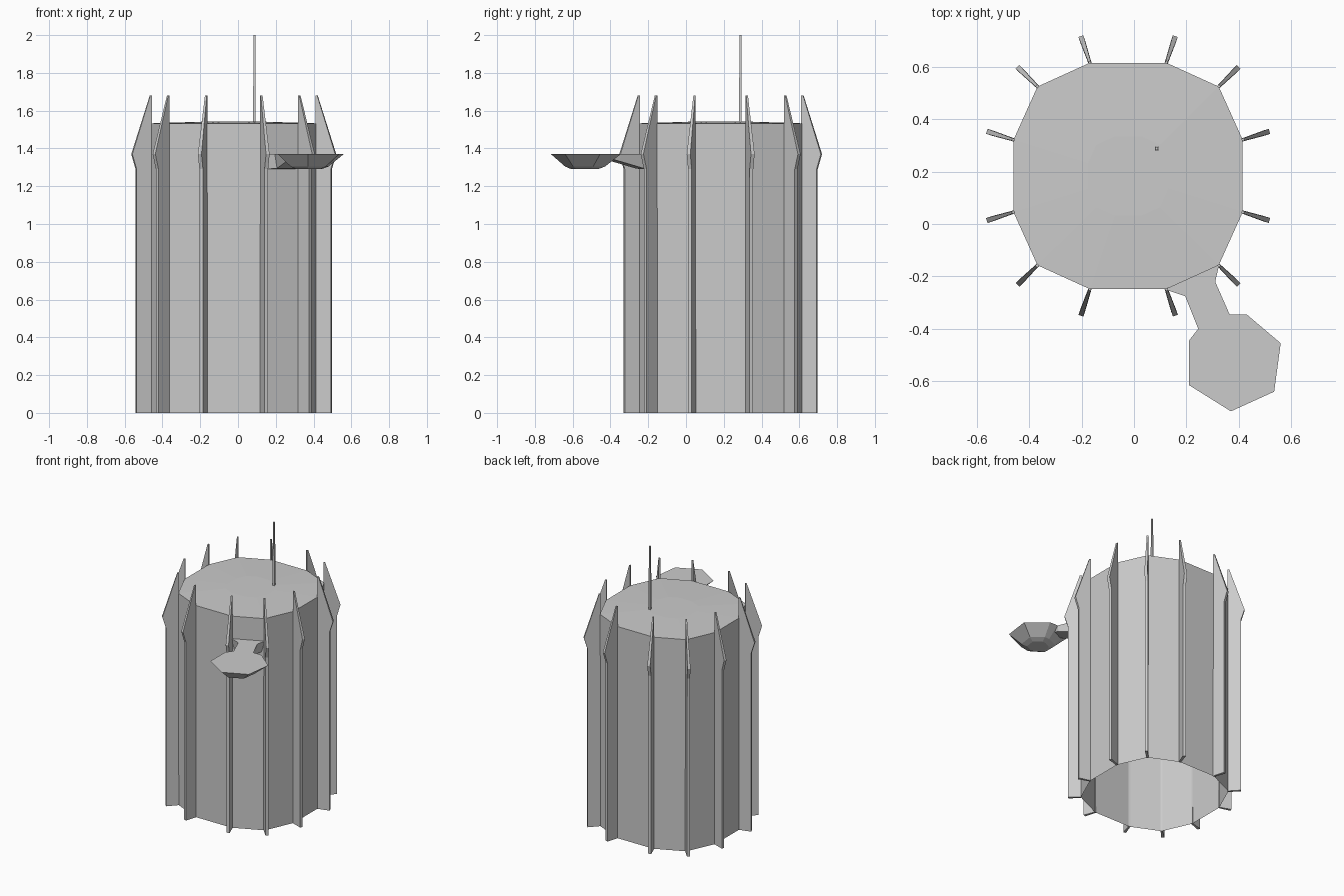
import bpy, bmesh
from mathutils import Vector

if "Cube" in bpy.data.objects:
    bpy.data.objects.remove(bpy.data.objects["Cube"])

CX, CY = -0.0225, 0.1835   # tower axis


def make(name, verts, faces):
    me = bpy.data.meshes.new(name)
    me.from_pydata([tuple(v) for v in verts], [], faces)
    bm = bmesh.new()
    bm.from_mesh(me)
    bmesh.ops.recalc_face_normals(bm, faces=bm.faces)
    bm.to_mesh(me)
    bm.free()
    ob = bpy.data.objects.new(name, me)
    bpy.context.collection.objects.link(ob)
    return ob


def loft(name, rings, cap_start=True, cap_end=True):
    n = len(rings[0])
    verts = [v for r in rings for v in r]
    faces = []
    for k in range(len(rings) - 1):
        for i in range(n):
            j = (i + 1) % n
            faces.append((k*n + i, k*n + j, (k+1)*n + j, (k+1)*n + i))
    if cap_start:
        faces.append(tuple(range(n))[::-1])
    if cap_end:
        faces.append(tuple(range((len(rings)-1)*n, len(rings)*n)))
    return make(name, verts, faces)


# Twelve-sided plan, mirrored from one quadrant
quad = [(0.4375, 0.138), (0.346, 0.341), (0.146, 0.432)]
plan = quad + [(-x, y) for x, y in reversed(quad)]
plan += [(-x, -y) for x, y in plan]


def ring(scale, z):
    return [(CX + x*scale, CY + y*scale, z) for x, y in plan]


# Tower shell, open underneath, with a barely raised roof
loft("tower_shell", [ring(1, 0), ring(1, 1.533), ring(0.35, 1.542)], cap_start=False)

# Vertical fins on each corner
profile = [(-0.004, 0), (0.083, 0), (0.083, 1.29), (0.107, 1.37), (0.006, 1.68), (-0.004, 1.68)]
half = [0.006, 0.010, 0.010, 0.010, 0.005, 0.005]
for i, (x, y) in enumerate(plan):
    d = Vector((x, y, 0)).normalized()
    s = Vector((-d.y, d.x, 0))
    base = Vector((CX + x, CY + y, 0))
    sides = [[base + d*r + s*(w*sg) + Vector((0, 0, z))
              for (r, z), w in zip(profile, half)] for sg in (-1, 1)]
    loft("fin_%02d" % (i + 1), sides)

# Landing platform: tapered dish
Z = 1.37
rim = [(0.245, -0.40), (0.21, -0.445), (0.21, -0.615), (0.37, -0.715),
       (0.535, -0.64), (0.56, -0.455), (0.43, -0.345), (0.365, -0.345)]
c = Vector((0.37, -0.54))


def dish_ring(scale, z):
    return [(c.x + (x - c.x)*scale, c.y + (y - c.y)*scale, z) for x, y in rim]


loft("landing_platform", [dish_ring(0.38, 1.29), dish_ring(0.57, 1.304), dish_ring(1, Z)])

# Flared arm joining the platform to the tower
arm_rings = []
for left, right, low in [((0.12, -0.25), (0.325, -0.155), 1.29),
                         ((0.195, -0.275), (0.31, -0.22), 1.295),
                         ((0.245, -0.40), (0.365, -0.345), 1.332),
                         ((0.275, -0.435), (0.366, -0.395), 1.345)]:
    l, r = Vector(left), Vector(right)
    bl, br = l.lerp(r, 0.1), r.lerp(l, 0.1)
    top = Z if low < 1.34 else Z - 0.002
    arm_rings.append([(*l, top), (*r, top), (*br, low), (*bl, low)])
loft("platform_arm", arm_rings)

# Roof antenna, thinner in its upper part
def square(h, z):
    return [(0.087 + a*h, 0.288 + b*h, z) for a, b in ((-1, -1), (1, -1), (1, 1), (-1, 1))]


loft("antenna", [square(0.007, 1.535), square(0.006, 1.8), square(0.005, 2.0)])
